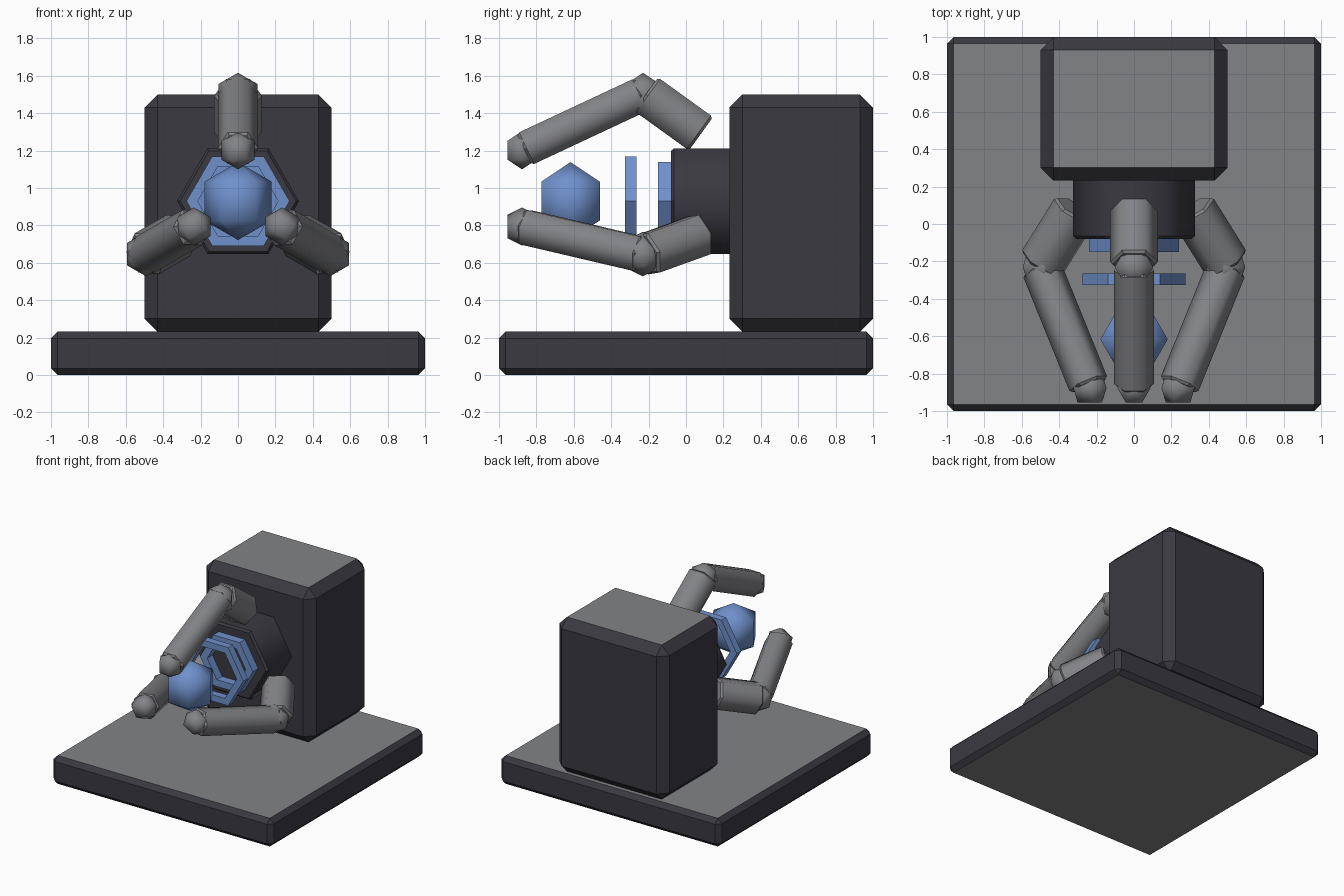
import bpy, bmesh, math
from mathutils import Vector, Matrix

if "Cube" in bpy.data.objects:
    bpy.data.objects.remove(bpy.data.objects["Cube"])


def material(name, rgb):
    m = bpy.data.materials.new(name)
    m.diffuse_color = (*rgb, 1)
    m.use_nodes = True
    m.node_tree.nodes["Principled BSDF"].inputs["Base Color"].default_value = m.diffuse_color
    return m


DARK = material("dark_charcoal", (0.043, 0.041, 0.052))
GRAY = material("mid_gray", (0.225, 0.228, 0.24))
BLUE = material("soft_blue", (0.16, 0.28, 0.60))
AXIS_Z = 0.93      # height of the horizontal centre line


def finish(name, bm, mats):
    bmesh.ops.recalc_face_normals(bm, faces=bm.faces[:])
    me = bpy.data.meshes.new(name)
    bm.to_mesh(me)
    bm.free()
    for m in mats:
        me.materials.append(m)
    ob = bpy.data.objects.new(name, me)
    bpy.context.collection.objects.link(ob)
    return ob


def block(name, lo, hi, chamfer):
    """Chamfered box: dark sides, gray top and bottom faces."""
    lo, hi = Vector(lo), Vector(hi)
    bm = bmesh.new()
    bmesh.ops.create_cube(bm, size=1)
    bmesh.ops.scale(bm, vec=hi - lo, verts=bm.verts[:])
    bmesh.ops.translate(bm, vec=(lo + hi) / 2, verts=bm.verts[:])
    bmesh.ops.bevel(bm, geom=bm.edges[:], offset=chamfer, segments=1,
                    affect='EDGES', profile=0.5)
    bm.normal_update()
    for f in bm.faces:
        f.material_index = 1 if abs(f.normal.z) > 0.9 else 0
    return finish(name, bm, [DARK, GRAY])


def lathe(name, origin, axis, profile, mat, closed=False, smooth=True, turn=0):
    """Six-sided turned shape; profile is (distance along axis, radius)."""
    origin, d = Vector(origin), Vector(axis).normalized()
    u = Vector((1, 0, 0))
    v = d.cross(u)
    bm = bmesh.new()
    rings = []
    for h, r in profile:
        if r == 0:
            rings.append([bm.verts.new(origin + d * h)] * 6)
            continue
        angles = [k * math.pi / 3 for k in range(6)]
        rings.append([bm.verts.new(origin + d * h + (u * math.cos(a) + v * math.sin(a)) * r)
                      for a in angles])
    n = len(rings)
    for i in range(n if closed else n - 1):
        a, b = rings[i], rings[(i + 1) % n]
        long_side = (Vector(profile[i]) - Vector(profile[(i + 1) % n])).length > 0.05
        for k in range(6):
            j = (k + 1) % 6
            corners = list(dict.fromkeys([a[k], a[j], b[j], b[k]]))
            bm.faces.new(corners).smooth = smooth and long_side
    if not closed:
        for ring, (h, r) in ((rings[0], profile[0]), (rings[-1], profile[-1])):
            if r > 0:
                bm.faces.new(ring)
    # Turn the part around the horizontal centre line
    c = Vector((0, 0, AXIS_Z))
    rot = Matrix.Translation(c) @ Matrix.Rotation(turn, 4, 'Y') @ Matrix.Translation(-c)
    bmesh.ops.transform(bm, matrix=rot, verts=bm.verts[:])
    return finish(name, bm, [mat])


def rod(name, p0, p1, r, mat, bevel=0.014, turn=0):
    axis = Vector(p1) - Vector(p0)
    L = axis.length
    prof = [(0, r - bevel), (bevel, r), (L - bevel, r), (L, r - bevel)]
    return lathe(name, p0, axis, prof, mat, turn=turn)


def ball(name, centre, r, mat, turn=0):
    q = r * math.cos(math.radians(30))
    return lathe(name, centre, (0, 0, 1), [(-r, 0), (-r / 2, q), (r / 2, q), (r, 0)],
                 mat, turn=turn)


def ring(name, y0, y1, outer, inner):
    return lathe(name, (0, 0, AXIS_Z), (0, 1, 0),
                 [(y0, inner), (y0, outer), (y1, outer), (y1, inner)],
                 BLUE, closed=True, smooth=False)


# Base plate and tower
block("base_plate", (-1, -1, 0), (1, 1, 0.232), 0.036)
block("tower", (-0.5, 0.232, 0.232), (0.5, 1, 1.5), 0.07)

# Emitter neck, rings and floating orb
rod("neck", (0, -0.08, AXIS_Z), (0, 0.27, AXIS_Z), 0.326, DARK, 0.016)
ring("rear_ring", -0.15, -0.078, 0.24, 0.175)
ring("front_ring", -0.325, -0.265, 0.276, 0.215)
ball("orb", (0, -0.617, AXIS_Z), 0.208, BLUE)

# Three claw arms spaced evenly round the neck
shoulder, elbow, tip = (0, 0.08, 1.29), (0, -0.23, 1.497), (0, -0.877, 1.202)
for i in range(3):
    t = i * math.tau / 3
    rod(f"upper_arm_{i + 1}", shoulder, (0, -0.214, 1.502), 0.127, GRAY, turn=t)
    ball(f"elbow_{i + 1}", elbow, 0.119, GRAY, turn=t)
    rod(f"forearm_{i + 1}", (0, -0.235, 1.502), (0, -0.865, 1.207), 0.108, GRAY, turn=t)
    ball(f"fingertip_{i + 1}", tip, 0.102, GRAY, turn=t)
